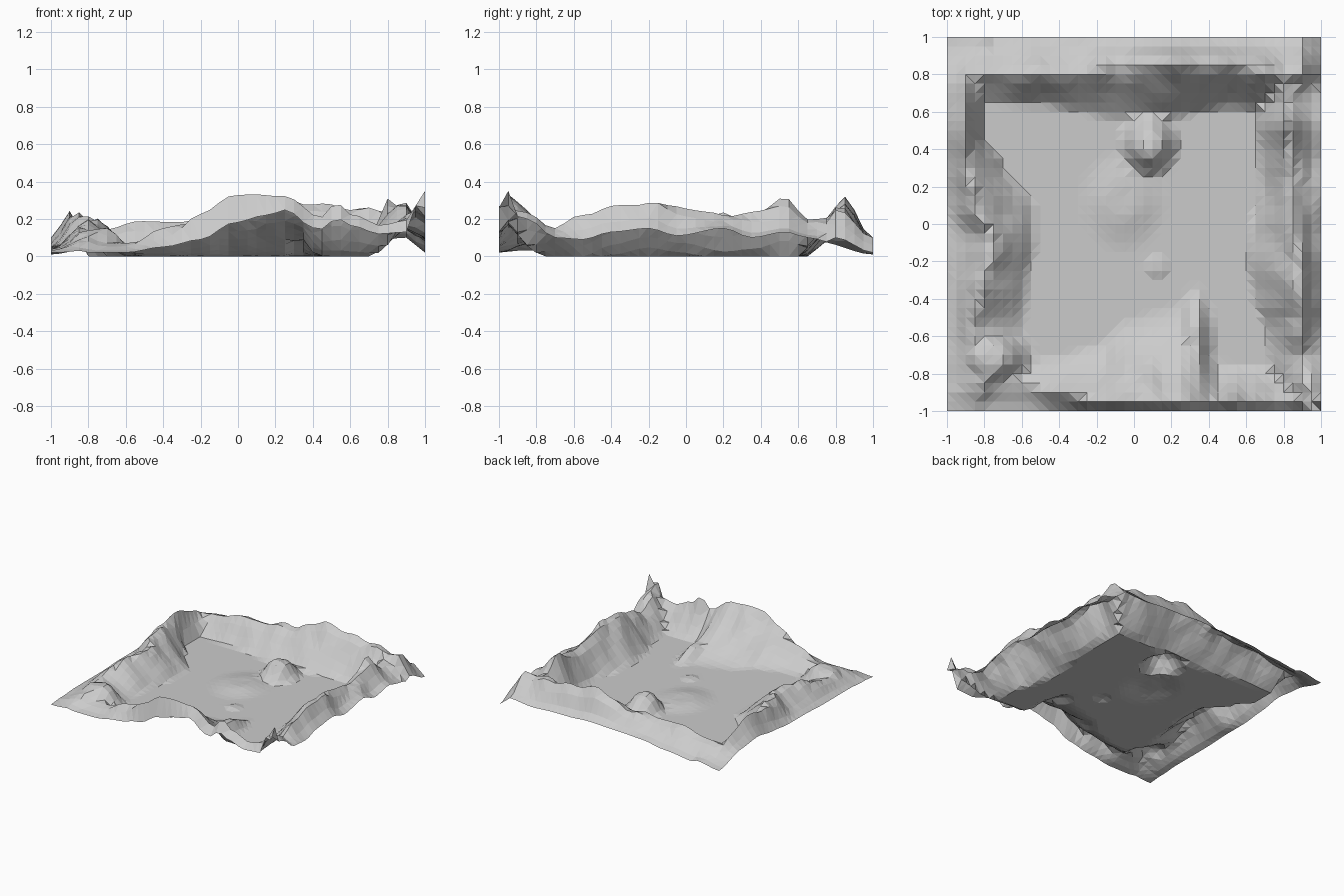
import bpy, bmesh, math
from mathutils import Vector, noise

CELLS = 40

# Ridge profiles per side: (position along side, rim z, crest z, crest inset, foot inset)
FRONT = [(-1, .02, .03, .1, .2), (-.85, .02, .08, .2, .3), (-.6, .02, .07, .15, .3),
         (-.4, .05, .14, .1, .3), (-.2, .09, .24, .06, .36), (-.02, .18, .33, .05, .5),
         (.15, .22, .33, .05, .55), (.27, .25, .32, .05, .6), (.35, .18, .26, .05, .6),
         (.43, .14, .2, .05, .27), (.53, .2, .29, .05, .25), (.62, .16, .22, .05, .25),
         (.75, .12, .17, .06, .25), (.9, .13, .2, .06, .25), (1, .26, .35, .05, .22)]
BACK = [(-1, .01, .04, .2, .35), (-.8, .02, .13, .2, .35), (-.5, .05, .19, .22, .36),
        (-.3, .08, .18, .2, .4), (-.1, .09, .22, .17, .43), (.2, .1, .31, .17, .43),
        (.35, .09, .3, .17, .4), (.5, .09, .27, .17, .38), (.7, .08, .26, .18, .4),
        (.9, .1, .24, .2, .4), (1, .02, .1, .2, .4)]
RIGHT = [(-1, .25, .27, .05, .15), (-.85, .2, .25, .08, .25), (-.7, .1, .15, .1, .3),
         (-.55, .09, .23, .12, .3), (-.4, .13, .28, .12, .36), (-.2, .15, .32, .13, .4),
         (-.05, .11, .25, .15, .38), (.2, .15, .23, .17, .32), (.35, .1, .24, .18, .33),
         (.53, .13, .28, .2, .35), (.65, .1, .2, .2, .35), (.8, .07, .2, .2, .4),
         (1, .02, .05, .2, .4)]
LEFT = [(-1, .01, .03, .15, .3), (-.85, .03, .1, .2, .4), (-.7, .04, .12, .22, .42),
        (-.55, .04, .12, .15, .4), (-.35, .04, .19, .2, .42), (-.1, .05, .19, .28, .46),
        (.1, .05, .22, .15, .46), (.3, .07, .22, .12, .3), (.5, .1, .23, .1, .18),
        (.7, .08, .17, .12, .18), (1, .01, .04, .2, .3)]

# Separate mounds: (x, y, radius x, radius y, height)
MOUNDS = [(.08, .43, .17, .2, .14), (-.06, .12, .24, .28, .03),
          (-.76, -.72, .24, .2, .15), (.12, -.23, .08, .08, .015),
          (.33, -.62, .1, .3, .09)]


def smooth(u):
    u = min(max(u, 0), 1)
    return u * u * (3 - 2 * u)


def sample(table, t):
    for a, b in zip(table, table[1:]):
        if t <= b[0] + 1e-6:
            u = smooth((t - a[0]) / (b[0] - a[0]))
            return [p + (q - p) * u for p, q in zip(a[1:], b[1:])]
    return table[-1][1:]


def ridge(table, t, d, power):
    rim, crest, inset, foot = sample(table, t)
    if d < inset:
        return rim + (crest - rim) * smooth(d / inset)
    u = min((d - inset) / (foot - inset), 1)
    return crest * (1 - u) ** power


def height(x, y):
    z = max(ridge(FRONT, x, 1 + y, 1.6), ridge(BACK, x, 1 - y, 1.1),
            ridge(RIGHT, y, 1 - x, 1.1), ridge(LEFT, y, 1 + x, .9))
    for cx, cy, rx, ry, h in MOUNDS:
        r = math.hypot((x - cx) / rx, (y - cy) / ry)
        z = max(z, h * smooth(1.25 * (1 - r)))
    # Rocky variation on the inner slopes only
    rim_fade = smooth((1 - max(abs(x), abs(y))) / .15)
    rough = noise.noise(Vector((x * 7, y * 7, 3.1))) * .2
    return max(z * (1 + rough * rim_fade), 0)


# Terrain basin: open flat-shaded height sheet
bm = bmesh.new()
bmesh.ops.create_grid(bm, x_segments=CELLS, y_segments=CELLS, size=1)
for v in bm.verts:
    v.co.z = height(v.co.x, v.co.y)
bmesh.ops.triangulate(bm, faces=bm.faces[:])
mesh = bpy.data.meshes.new("terrain_basin")
bm.to_mesh(mesh)
bm.free()
bpy.context.collection.objects.link(bpy.data.objects.new("terrain_basin", mesh))
